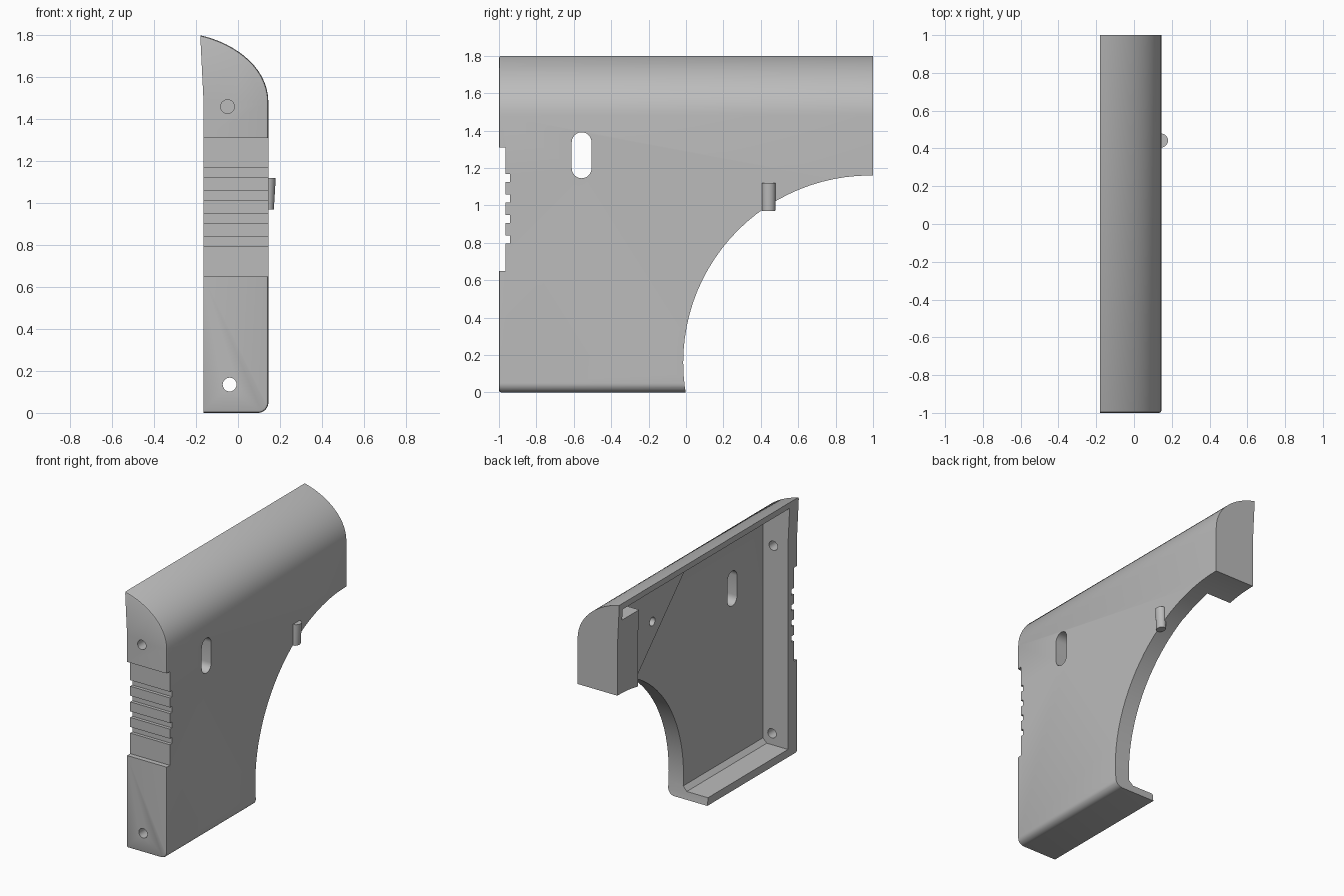
import bpy
import bmesh
from math import cos, sin, pi
from mathutils import Vector
from mathutils.geometry import interpolate_bezier

cube = bpy.data.objects.get("Cube")
if cube:
    bpy.data.objects.remove(cube, do_unlink=True)

grey = bpy.data.materials.new("plain grey")
grey.use_nodes = True
colour = (0.5, 0.5, 0.5, 1)
grey.diffuse_color = colour
grey.node_tree.nodes["Principled BSDF"].inputs["Base Color"].default_value = colour


def place(axis, a, b, d):
    """Put profile point (a, b) at depth d along the axis."""
    return {"x": (d, a, b), "y": (a, d, b), "z": (a, b, d)}[axis]


def prism(name, points, axis, lo, hi):
    """Extrude a closed profile along one axis."""
    bm = bmesh.new()
    ends = [[bm.verts.new(place(axis, a, b, d)) for a, b in points] for d in (lo, hi)]
    bm.faces.new(ends[0])
    bm.faces.new(ends[1])
    n = len(points)
    for i in range(n):
        j = (i + 1) % n
        bm.faces.new((ends[0][i], ends[0][j], ends[1][j], ends[1][i]))
    bmesh.ops.recalc_face_normals(bm, faces=bm.faces)
    mesh = bpy.data.meshes.new(name)
    bm.to_mesh(mesh)
    bm.free()
    mesh.materials.append(grey)
    ob = bpy.data.objects.new(name, mesh)
    bpy.context.collection.objects.link(ob)
    return ob


def arc(ca, cb, r, start=0, stop=2 * pi, n=24):
    return [(ca + r * cos(start + (stop - start) * i / n),
             cb + r * sin(start + (stop - start) * i / n)) for i in range(n + 1)]


def circle(ca, cb, r, n=24):
    return arc(ca, cb, r, n=n)[:-1]


def box(a0, a1, b0, b1):
    return [(a0, b0), (a1, b0), (a1, b1), (a0, b1)]


def curve(*handles, n=16):
    pts = interpolate_bezier(*[Vector((a, b, 0)) for a, b in handles], n)
    return [(p.x, p.y) for p in pts]


def cut(target, points, axis, lo, hi):
    cutter = prism("cutter", points, axis, lo, hi)
    cutter.hide_render = True
    mod = target.modifiers.new("cut", "BOOLEAN")
    mod.operation = "DIFFERENCE"
    mod.solver = "EXACT"
    mod.object = cutter
    bpy.context.view_layer.objects.active = target
    bpy.ops.object.modifier_apply(modifier=mod.name)
    bpy.data.objects.remove(cutter, do_unlink=True)


def smooth(ob):
    bpy.ops.object.select_all(action="DESELECT")
    ob.select_set(True)
    bpy.context.view_layer.objects.active = ob
    bpy.ops.object.shade_smooth_by_angle(angle=0.5)


# Shell: rounded cross-section run front to back
section = [(-0.165, 0)] + arc(0.095, 0.05, 0.05, -pi / 2, 0, 8)
section += curve((0.145, 1.48), (0.145, 1.65), (-0.02, 1.765), (-0.18, 1.8))
section += [(-0.165, 1.5)]
shell = prism("grip_shell", section, "y", -1, 1)

# Soft outer edge at the front end
bm = bmesh.new()
bm.from_mesh(shell.data)
front_edges = [e for e in bm.edges if all(v.co.y < -0.99 for v in e.verts)
               and max(v.co.x for v in e.verts) > -0.16]
bmesh.ops.bevel(bm, geom=front_edges, offset=0.012, segments=2, affect="EDGES", profile=0.5)
bm.to_mesh(shell.data)
bm.free()

# Hollow inside, leaving the thick rear block
cavity = [(-0.4, 0.055), (0, 0.055), (0.03, 0.085)]
cavity += curve((0.03, 1.6), (0.01, 1.66), (-0.08, 1.73), (-0.18, 1.758), n=8)
cavity += [(-0.4, 1.78)]
cut(shell, cavity, "y", -0.9, 0.77)

# Pocket between the rear block and the top lip
pocket = [(-0.4, 1.68), (-0.04, 1.68), (-0.09, 1.725), (-0.18, 1.757), (-0.4, 1.78)]
cut(shell, pocket, "y", 0.7, 0.96)

# Large concave sweep at the lower rear
cut(shell, circle(0.985, 0.16, 1, 96), "x", -0.5, 0.5)

# Upright slot through the side
slot = arc(-0.558, 1.338, 0.053, 0, pi, 12) + arc(-0.558, 1.198, 0.053, pi, 2 * pi, 12)
cut(shell, slot, "x", -0.5, 0.5)

# Recessed grip with four deeper grooves
cut(shell, box(-1.2, -0.965, 0.65, 1.31), "x", -0.5, 0.5)
for i in range(4):
    z = 0.795 + 0.11 * i
    cut(shell, box(-1.2, -0.942, z, z + 0.043), "x", -0.5, 0.5)

# Screw holes through the front wall
for x, z in ((-0.05, 1.46), (-0.04, 0.135)):
    cut(shell, circle(x, z, 0.033), "y", -1.2, -0.85)

# Thin reinforcing panel on the inner face, with a small blind hole
panel = prism("inner_panel", [(-0.02, 1.6), (0.52, 1.052), (0.64, 1.103),
                              (0.775, 1.142), (0.775, 1.6)], "x", 0.024, 0.04)
for ob in (shell, panel):
    cut(ob, circle(0.34, 1.38, 0.03), "x", 0, 0.09)

# Small round peg on the outer side, tapered at its foot
peg = prism("side_peg", circle(0.143, 0.442, 0.037), "z", 0.97, 1.12)
for v in peg.data.vertices:
    if v.co.z < 1:
        v.co.x = 0.143 + (v.co.x - 0.143) * 0.75
        v.co.y = 0.442 + (v.co.y - 0.442) * 0.95

for ob in (shell, panel, peg):
    smooth(ob)
